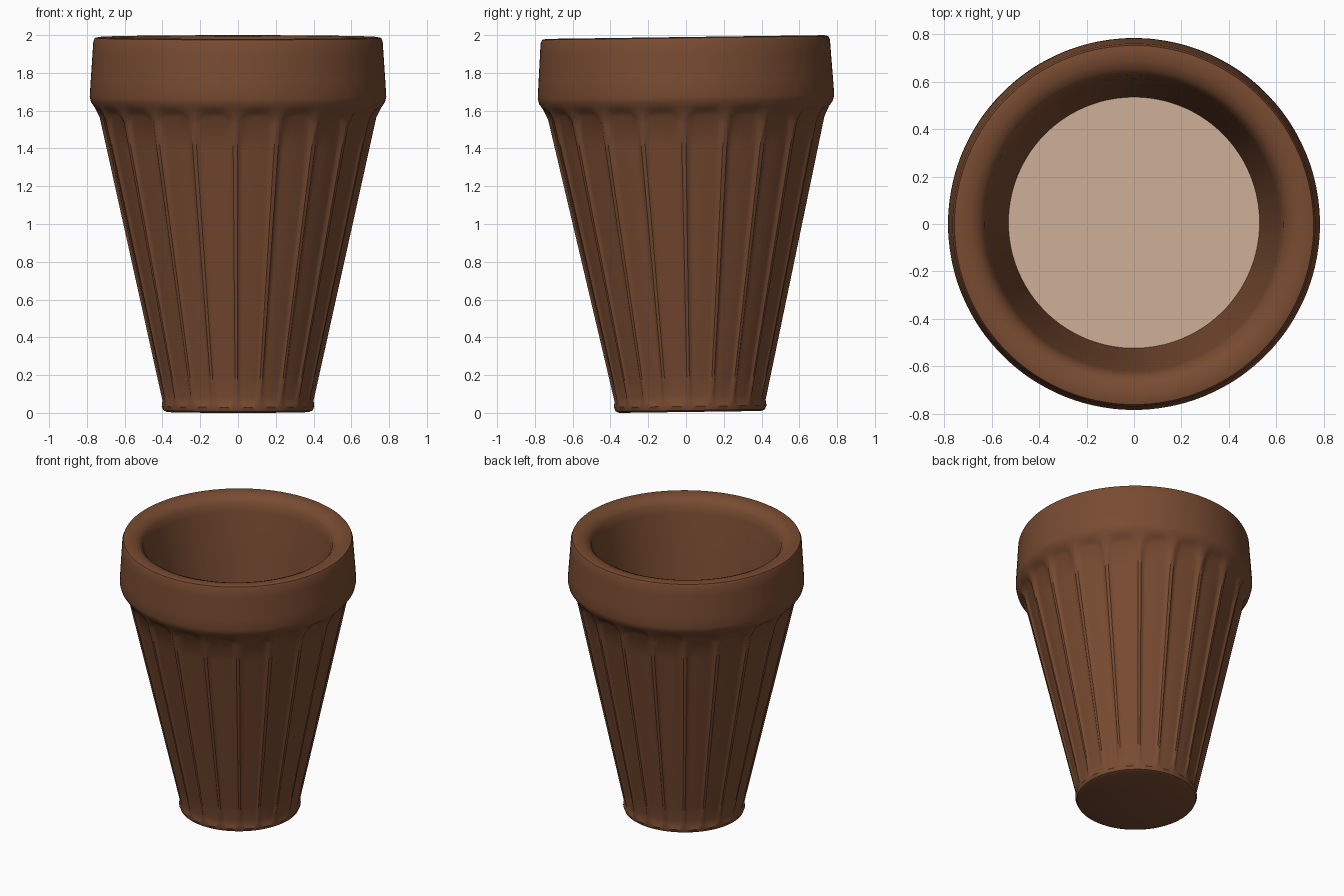
import bpy, bmesh, math
from mathutils import Matrix

if "Cube" in bpy.data.objects:
    bpy.data.objects.remove(bpy.data.objects["Cube"])

FLUTES = 20
TILT = Matrix.Translation((0, 0.0225, 0.005)) @ Matrix.Rotation(0.0135, 4, 'X')


def material(name, rgb):
    m = bpy.data.materials.new(name)
    m.diffuse_color = (*rgb, 1)
    m.use_nodes = True
    m.node_tree.nodes["Principled BSDF"].inputs["Base Color"].default_value = m.diffuse_color
    return m


def finish(bm, name, mat):
    bmesh.ops.recalc_face_normals(bm, faces=bm.faces)
    bm.transform(TILT)
    me = bpy.data.meshes.new(name)
    bm.to_mesh(me)
    bm.free()
    me.materials.append(mat)
    ob = bpy.data.objects.new(name, me)
    bpy.context.collection.objects.link(ob)
    bpy.ops.object.select_all(action='DESELECT')
    ob.select_set(True)
    bpy.context.view_layer.objects.active = ob
    bpy.ops.object.shade_smooth_by_angle(angle=math.radians(35))
    return ob


clay = material("brown clay", (0.19, 0.071, 0.031))
tea = material("milky tea", (0.63, 0.44, 0.315))


def wall(z):
    # straight tapered outer wall
    return 0.40 + 0.2215 * (z - 0.06)


# Columns of one flute: angle in degrees, recess weight, corner rounding weight
COLS = [(-0.9, 0, 1), (0.9, 0, 1), (2.2, 0.9, 0.9), (3.6, 1, 0.35), (5.6, 1, 0.05),
        (9, 1, 0), (12.4, 1, 0.05), (14.4, 1, 0.35), (15.8, 0.9, 0.9)]

# Rows of the cup: radius, height, recess amount, corner shift in z
ROWS = [(0.375, 0.0, 0, 0), (0.395, 0.008, 0, 0), (0.404, 0.03, 0, 0),
        (wall(0.05), 0.05, 0, 0.01), (wall(0.085), 0.085, 1, 0.02)]
ROWS += [(wall(z), z, 1, 0) for z in (0.2, 0.5, 0.8, 1.1, 1.4)]
ROWS += [(wall(1.57), 1.57, 1, -0.045), (wall(1.597), 1.597, 0, -0.04),
         (0.757, 1.61, 0, 0), (0.778, 1.64, 0, 0), (0.785, 1.67, 0, 0),
         (0.780, 1.75, 0, 0), (0.770, 1.90, 0, 0), (0.766, 1.962, 0, 0),
         (0.758, 1.980, 0, 0), (0.735, 1.985, 0, 0), (0.69, 1.980, 0, 0),
         (0.655, 1.965, 0, 0), (0.63, 1.935, 0, 0), (0.618, 1.88, 0, 0),
         (0.575, 1.56, 0, 0), (0.53, 1.25, 0, 0), (0.523, 1.2, 0, 0)]

# Fluted cup with thick rim band and inner wall
bm = bmesh.new()
rings = []
for r, z, rec, shift in ROWS:
    ring = []
    for k in range(FLUTES):
        for a, w, c in COLS:
            t = math.radians(k * 360 / FLUTES + a - 1.2)
            dz = shift * c
            rr = (r + 0.2215 * dz) * (1 - 0.022 * rec * w)
            ring.append(bm.verts.new((rr * math.cos(t), rr * math.sin(t), z + dz)))
    rings.append(ring)
n = len(rings[0])
for lo, hi in zip(rings, rings[1:]):
    for i in range(n):
        j = (i + 1) % n
        bm.faces.new((lo[i], lo[j], hi[j], hi[i]))
bm.faces.new(rings[0][::-1])   # underside
bm.faces.new(rings[-1])        # hidden floor under the drink
finish(bm, "cup", clay)

# Drink surface inside the cup
bm = bmesh.new()
bmesh.ops.create_circle(bm, cap_ends=True, segments=64, radius=0.531,
                        matrix=Matrix.Translation((0, 0, 1.25)))
finish(bm, "drink_surface", tea)
for f in bpy.data.objects["drink_surface"].data.polygons:
    if f.normal.z < 0:
        f.flip()
